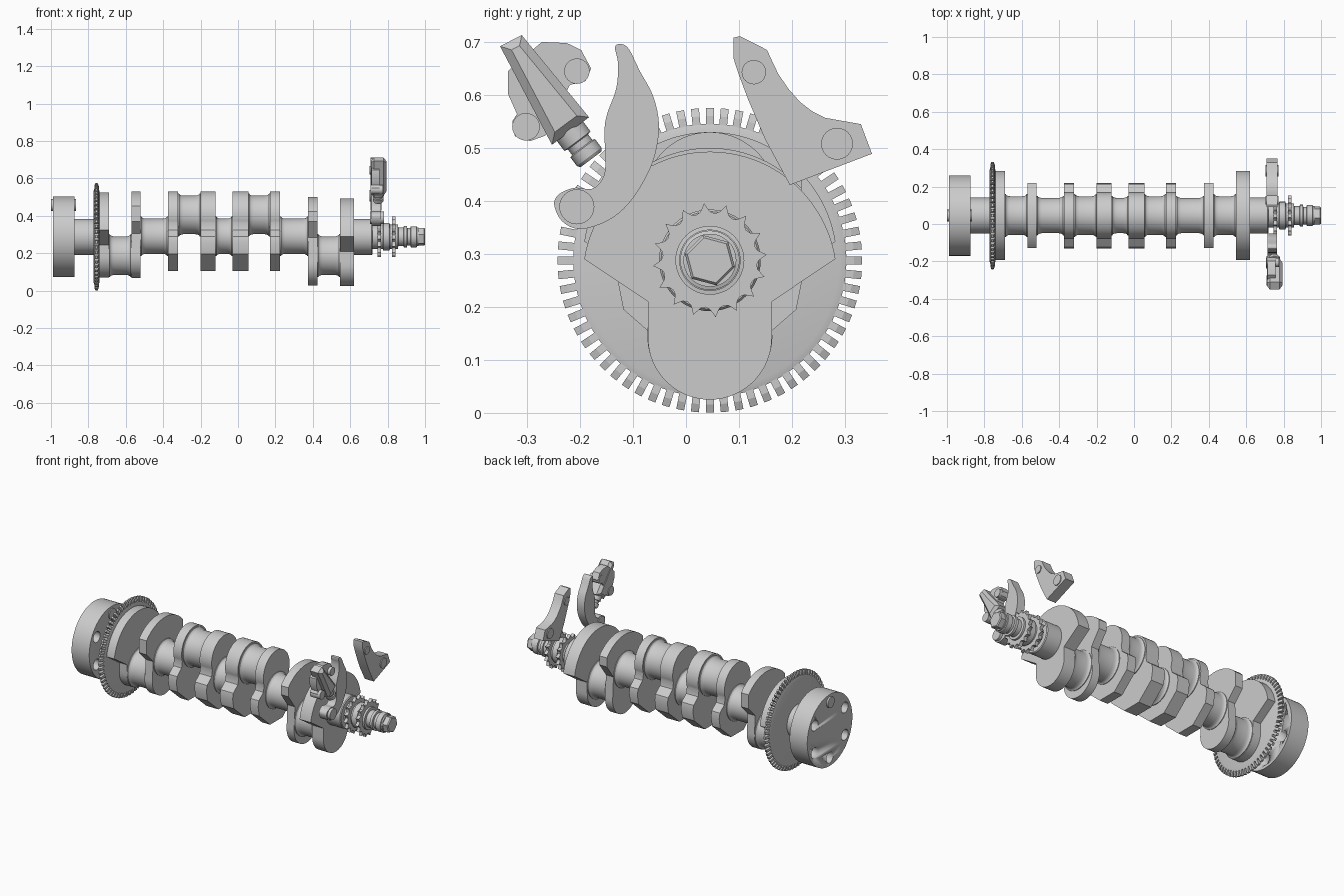
import bpy, bmesh
from math import sin, cos, pi, radians
from mathutils import Vector

if "Cube" in bpy.data.objects:
    bpy.data.objects.remove(bpy.data.objects["Cube"])

CY, CZ = 0.045, 0.288   # crank axis


def finish(name, bm, smooth=True):
    bmesh.ops.remove_doubles(bm, verts=bm.verts, dist=1e-5)
    bmesh.ops.recalc_face_normals(bm, faces=bm.faces)
    me = bpy.data.meshes.new(name)
    bm.to_mesh(me)
    bm.free()
    ob = bpy.data.objects.new(name, me)
    bpy.context.collection.objects.link(ob)
    bpy.ops.object.select_all(action='DESELECT')
    ob.select_set(True)
    bpy.context.view_layer.objects.active = ob
    if smooth:
        bpy.ops.object.shade_smooth_by_angle(angle=radians(30))
    return ob


def prism(name, pts, x0, x1, bevel=0.0):
    """Extrude a (y, z) outline from x0 to x1."""
    bm = bmesh.new()
    f = bm.faces.new([bm.verts.new((x0, y, z)) for y, z in pts])
    ext = bmesh.ops.extrude_face_region(bm, geom=[f])
    bmesh.ops.translate(bm, vec=(x1 - x0, 0, 0),
                        verts=[v for v in ext['geom'] if isinstance(v, bmesh.types.BMVert)])
    if bevel:
        edges = [e for e in bm.edges if abs(e.verts[0].co.x - e.verts[1].co.x) < 1e-6]
        bmesh.ops.bevel(bm, geom=edges, offset=bevel, segments=1, affect='EDGES')
    return finish(name, bm)


def lathe(name, profile, cy=CY, cz=CZ, n=48, axis=None, origin=None):
    """Closed solid of revolution from (distance, radius) pairs; default axis is x."""
    a = Vector(axis or (1, 0, 0)).normalized()
    o = Vector(origin or (0, cy, cz))
    u = a.orthogonal().normalized()
    w = a.cross(u)
    bm = bmesh.new()
    rings = [[bm.verts.new(o + a * d + (u * cos(2 * pi * i / n) + w * sin(2 * pi * i / n)) * r)
              for i in range(n)] for d, r in profile]
    for p, q in zip(rings, rings[1:]):
        for i in range(n):
            bm.faces.new((p[i], p[(i + 1) % n], q[(i + 1) % n], q[i]))
    bm.faces.new(rings[0])
    bm.faces.new(rings[-1])
    return finish(name, bm)


def arc(cz, r, a0, a1, n=14):
    return [(r * cos(radians(a0 + (a1 - a0) * i / n)), cz + r * sin(radians(a0 + (a1 - a0) * i / n)))
            for i in range(n + 1)]


def web(name, x0, x1, half):
    """Mirror a half outline about the crank plane and extrude it."""
    half = [(max(h, 0), z) for h, z in half]
    right = [(CY + h, z) for h, z in half]
    left = [(CY - h, z) for h, z in reversed(half) if h > 1e-4]
    return prism(name, right + left, x0, x1)


def journal(name, x0, x1, cz, r):
    f = 0.012
    lathe(name, [(x0 - .01, r + f), (x0 + .004, r + f), (x0 + .008, r + .006), (x0 + .016, r + .002),
                 (x0 + .028, r), (x1 - .028, r), (x1 - .016, r + .002), (x1 - .008, r + .006),
                 (x1 - .004, r + f), (x1 + .01, r + f)], cz=cz)


def smooth_loop(pts, k=4):
    """Catmull-Rom through a closed outline."""
    out, n = [], len(pts)
    for i in range(n):
        a, b, c, d = (Vector(pts[(i + j) % n]) for j in (-1, 0, 1, 2))
        for s in range(k):
            t = s / k
            out.append(tuple(.5 * (2 * b + (c - a) * t + (2 * a - 5 * b + 4 * c - d) * t * t
                                   + (3 * b - a - 3 * c + d) * t ** 3)))
    return out


# flywheel flange with bolt holes and one dowel
flange = lathe("flywheel_flange", [(-.99, .215), (-.873, .215)], n=64)
for i in range(6):
    t = pi / 2 + i * pi / 3
    y, z = CY + .165 * cos(t), CZ + .165 * sin(t)
    if i == 0:
        lathe("flange_dowel", [(-1.0, .032), (-.867, .032)], y, z + .005, 24)
        continue
    cut = lathe("hole_cutter", [(-1.1, .032), (-.8, .032)], y, z, 24)
    cut.hide_render = True
    m = flange.modifiers.new("hole", 'BOOLEAN')
    m.operation, m.object, m.solver = 'DIFFERENCE', cut, 'EXACT'
    bpy.context.view_layer.objects.active = flange
    bpy.ops.object.modifier_apply(modifier="hole")
    bpy.data.objects.remove(cut)

# timing ring: disc plus tapered teeth
lathe("timing_ring", [(-.772, .245), (-.768, .258), (-.745, .258), (-.741, .245)], n=64)
bm = bmesh.new()
for i in range(64):
    t = pi / 2 + 2 * pi * i / 64
    rad, tan = Vector((0, cos(t), sin(t))), Vector((0, -sin(t), cos(t)))
    rings = [[bm.verts.new(Vector((-.7565, CY, CZ)) + rad * r + tan * s * .0075 + Vector((q * w, 0, 0)))
              for s, q in ((-1, -1), (1, -1), (1, 1), (-1, 1))]
             for r, w in ((.25, .012), (.272, .012), (.2875, .006))]
    for p, q in zip(rings, rings[1:]):
        for j in range(4):
            bm.faces.new((p[j], p[(j + 1) % 4], q[(j + 1) % 4], q[j]))
    bm.faces.new(rings[0])
    bm.faces.new(rings[-1])
finish("timing_ring_teeth", bm, False)


# crank webs
def big(d, pin):
    return (arc(.253 + d, .24, 90, 9, 24) + [(.117, .21 + d), (.117, pin + .01)]
            + arc(pin, .117, -5, -90))


def fan(top, low, pin):
    return (arc(top - .235, .235, 90, 42.6) + [(.173, .37), (.11, low)]
            + arc(pin, .118, 5, -90))


up = arc(.405, .125, 90, -20, 18) + [(.125, .325), (.168, .29), (.175, .255), (.163, .195),
                                     (.06, .105), (0, .105)]
web("web_1", -.745, -.69, big(.033, .187))
web("web_2", -.57, -.52, fan(.53, .305, .185))
for i, (a, b) in enumerate([(-.375, -.32), (-.2, -.12), (-.03, .055), (.17, .225)]):
    web(f"web_{i + 3}", a, b, up)
web("web_7", .375, .425, fan(.5, .285, .145))
web("web_8", .545, .62, big(0, .142))

# main journals and crank pins
for i, (a, b) in enumerate([(-.52, -.375), (-.12, -.03), (.225, .375)]):
    journal(f"main_journal_{i + 2}", a, b, CZ + .003, .094)
for i, (a, b, z) in enumerate([(-.69, -.57, .187), (-.32, -.2, .405), (.055, .17, .405), (.425, .545, .187)]):
    journal(f"crank_pin_{i + 1}", a, b, z, .103)
lathe("rear_journal", [(-.88, .096), (-.74, .096)])
lathe("front_journal", [(.61, .096), (.715, .096), (.72, .092)])

# snout with collars, ending in a hex bolt
lathe("snout", [(.71, .065), (.775, .065), (.777, .074), (.81, .074), (.812, .065), (.855, .065),
                (.857, .05), (.885, .05), (.887, .058), (.903, .058), (.905, .047), (.922, .047),
                (.924, .056), (.955, .056), (.957, .05), (.965, .05)])
lathe("hex_bolt", [(.96, .049), (.994, .049), (1.0, .044)], n=6)

# chain sprockets: pointed teeth on curved roots
for k, x in enumerate((.755, .833)):
    n = 16
    pts = []
    for i in range(n):
        for f, r in ((0, .108), (.13, .099), (.27, .092), (.5, .089), (.73, .092), (.87, .099)):
            t = pi / 2 + .1 + 2 * pi * (i + f) / n
            pts.append((CY + r * cos(t), CZ + r * sin(t)))
    prism(f"sprocket_{k + 1}", pts, x - .01, x + .01)

# chain guide on the right
prism("chain_guide", [(.09, .708), (.102, .711), (.153, .685), (.163, .663), (.174, .64), (.193, .612),
                      (.215, .587), (.237, .57), (.262, .557), (.33, .545), (.351, .489), (.196, .43),
                      (.149, .517), (.117, .592), (.099, .64), (.09, .668)], .708, .768)
lathe("guide_boss_top", [(.703, .023), (.773, .023)], .128, .643, 24)
lathe("guide_boss_low", [(.703, .03), (.773, .03)], .285, .508, 24)

# curved tensioner arm
arm = [(-.134, .69), (-.123, .696), (-.108, .687), (-.087, .645), (-.062, .598), (-.051, .545),
       (-.058, .489), (-.077, .442), (-.109, .394), (-.149, .362), (-.2, .347), (-.234, .362),
       (-.249, .394), (-.238, .414), (-.209, .425), (-.177, .423), (-.156, .445), (-.152, .48),
       (-.154, .53), (-.149, .564), (-.132, .611), (-.128, .658)]
prism("tensioner_arm", smooth_loop(arm), .713, .764)
lathe("arm_pivot", [(.707, .033), (.78, .033)], -.206, .389, 32)

# hydraulic tensioner: mounting plate, body and plunger
prism("tensioner_plate", [(-.29, .685), (-.272, .70), (-.225, .698), (-.198, .685), (-.179, .65),
                          (-.19, .626), (-.219, .619), (-.225, .608), (-.25, .55), (-.266, .523),
                          (-.294, .513), (-.323, .522), (-.328, .55), (-.319, .564), (-.336, .602),
                          (-.336, .645)], .713, .757)
lathe("plate_boss_top", [(.709, .024), (.775, .024)], -.206, .645, 24)
lathe("plate_boss_low", [(.709, .026), (.775, .026)], -.302, .54, 24)
prism("tensioner_body", [(-.351, .692), (-.31, .713), (-.183, .558), (-.253, .506)], .71, .793, .016)
lathe("plunger", [(-.03, .031), (.025, .031), (.027, .024), (.04, .024), (.042, .029), (.062, .029),
                  (.068, .025)], n=32, axis=(0, .6, -.8), origin=(.75, -.22, .533))
